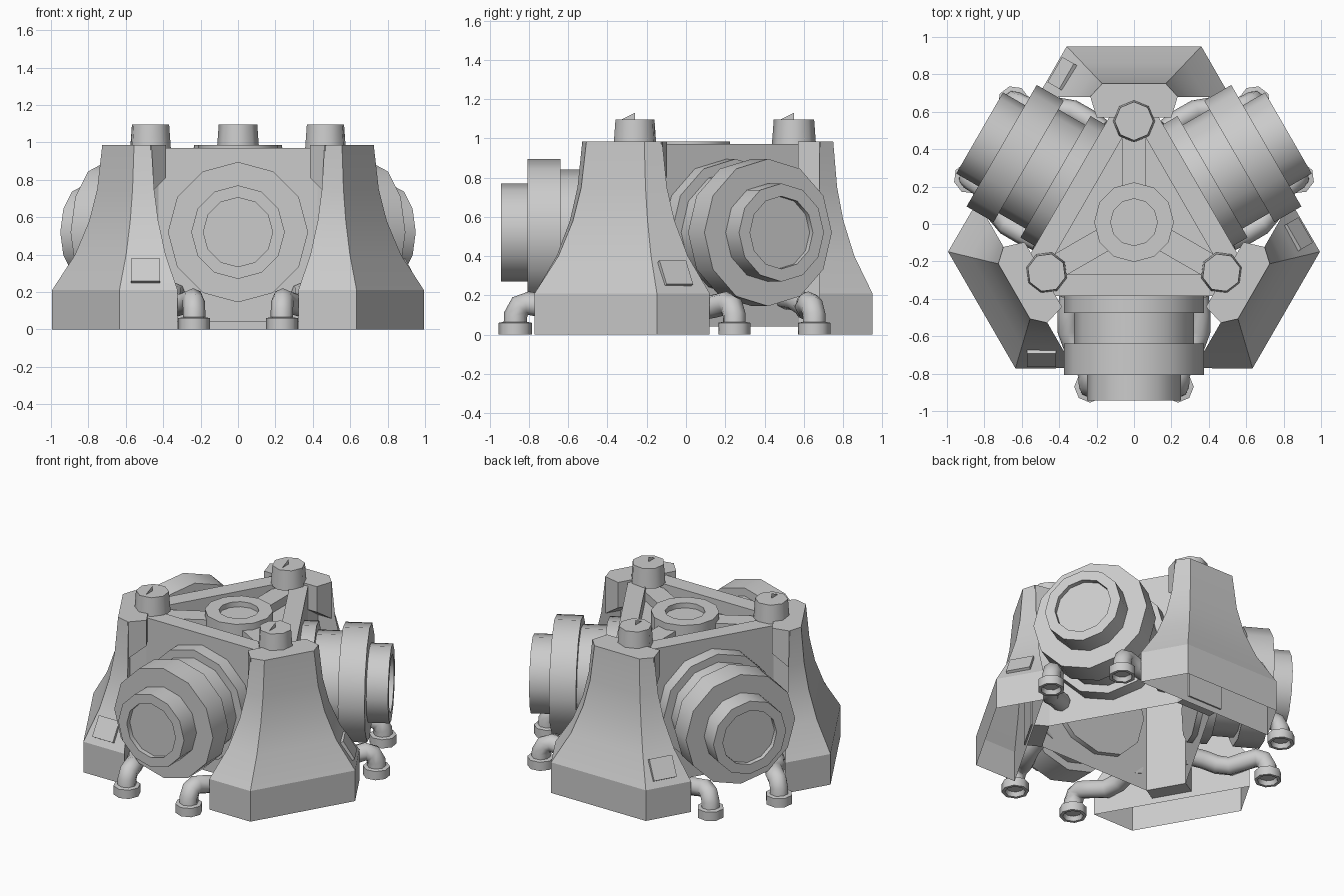
import bpy, bmesh, math
from mathutils import Matrix, Vector

if "Cube" in bpy.data.objects:
    bpy.data.objects.remove(bpy.data.objects["Cube"])

THIRDS = [0, 120, 240]
PIVOT_Y = .01  # axis of the threefold symmetry


def add(name, bm, angles=(0,), smooth=40):
    """Finish a bmesh as a mesh and place a copy at each angle about the axis."""
    bmesh.ops.recalc_face_normals(bm, faces=bm.faces)
    me = bpy.data.meshes.new(name)
    bm.to_mesh(me)
    bm.free()
    if smooth:
        me.polygons.foreach_set("use_smooth", [True] * len(me.polygons))
        me.set_sharp_from_angle(angle=math.radians(smooth))
    for a in angles:
        ob = bpy.data.objects.new(name, me)
        ob.location.y = PIVOT_Y
        ob.rotation_euler.z = math.radians(a)
        bpy.context.collection.objects.link(ob)


def loft(rings, cap_start=True, cap_end=True):
    """Skin a list of closed rings with equal point counts."""
    bm = bmesh.new()
    vs = [[bm.verts.new(p) for p in r] for r in rings]
    n = len(vs[0])
    for a, b in zip(vs, vs[1:]):
        for i in range(n):
            j = (i + 1) % n
            bm.faces.new((a[i], a[j], b[j], b[i]))
    if cap_start:
        bm.faces.new(vs[0][::-1])
    if cap_end:
        bm.faces.new(vs[-1])
    return bm


def lathe(profile, n, mat=Matrix(), caps=(True, True)):
    """Revolve (radius, height) points about local z."""
    def ring(r, h):
        return [mat @ Vector((r * math.cos(math.tau * i / n),
                              r * math.sin(math.tau * i / n), h)) for i in range(n)]
    return loft([ring(r, h) for r, h in profile], *caps)


def box(x, y, z):
    return loft([[(x[0], y[0], h), (x[1], y[0], h), (x[1], y[1], h), (x[0], y[1], h)] for h in z])


def tube(path, r, n=8):
    pts = [Vector(p) for p in path]
    rings = []
    for i, p in enumerate(pts):
        t = (pts[min(i + 1, len(pts) - 1)] - pts[max(i - 1, 0)]).normalized()
        u = t.cross(Vector((1, 0, 0))).normalized()
        w = t.cross(u)
        rings.append([p + r * (u * math.cos(math.tau * k / n) + w * math.sin(math.tau * k / n))
                      for k in range(n)])
    return loft(rings)


def tri_ring(apothem, cut, z):
    """Triangle with walls at the given apothem and its corners cut off."""
    half = (2 * apothem - cut) * math.tan(math.radians(30))
    pts = []
    for a in THIRDS:
        rot = Matrix.Rotation(math.radians(a), 3, 'Z')
        pts += [rot @ Vector((half, cut, z)), rot @ Vector((-half, cut, z))]
    return pts


# Hollow triangular body: open below, rimmed recess on top
add("body", loft([tri_ring(.395, .57, .04), tri_ring(.395, .57, .97),
                  tri_ring(.28, .5, .97), tri_ring(.28, .5, .88)], False, True), smooth=0)

# Central hub and its spokes
add("hub", lathe([(.213, .87), (.213, .985), (.125, .985), (.125, .95)], 12))
add("spoke", box((-.065, .065), (.15, .55), (.87, .94)), THIRDS, 0)

# Flared legs, open below: sections blend from foot to top
foot = [(-.515, .67), (.515, .67), (.36, .94), (-.36, .94)]
top = [(-.235, .67), (.235, .67), (.17, .74), (-.17, .74)]
sections = []
for z, t in [(0, 1), (.21, 1), (.40, .54), (.58, .26), (.75, .1), (.985, 0)]:
    sections.append([(tx + (fx - tx) * t, ty + (fy - ty) * t, z)
                     for (fx, fy), (tx, ty) in zip(foot, top)])
add("leg", loft(sections, False, True), THIRDS, 20)

# Brackets and columns that tie the legs to the body
bracket = [(.235, .675, .985), (.2, .56, .985), (.2, .56, .81), (.235, .675, .73)]
add("leg_bracket", loft([[(s * w, y, z) for w, y, z in bracket] for s in (-1, 1)]), THIRDS, 0)
add("leg_column", box((-.13, .13), (.565, .68), (.04, .95)), THIRDS, 0)

# Eight-sided caps on the legs, each with a thin pointer fin
at_leg = Matrix.Translation((0, .54, 0))
add("leg_cap", lathe([(.113, .96), (.103, 1.095)], 8, at_leg), THIRDS, 50)
for a in THIRDS:
    c = Matrix.Rotation(math.radians(a), 3, 'Z') @ Vector((0, .54, 1.09))
    bm = bmesh.new()
    bm.faces.new([bm.verts.new(c + Vector(p)) for p in [(0, -.08, 0), (0, 0, 0), (0, 0, .04)]])
    add("pointer_fin", bm, smooth=0)

# Small plates on one sloping side of each leg
tilt = Matrix.Translation((-.495, -.721, .308)) @ Matrix.Rotation(math.radians(-31), 4, 'X')
bm = box((-.078, .078), (-.02, .02), (-.07, .07))
bm.transform(tilt)
add("leg_plate", bm, THIRDS, 0)

# Stepped drums on the three walls
drum_axis = Matrix.Translation((0, 0, .52)) @ Matrix.Rotation(math.pi / 2, 4, 'X')
drum = [(.375, .36), (.375, .485), (.32, .485), (.32, .65), (.375, .65), (.375, .817),
        (.25, .817), (.25, .953), (.185, .953), (.185, .92)]
add("drum", lathe(drum, 12, drum_axis), THIRDS)

# Mirrored hoses with hollow round feet below each drum
hose = [(.235, -.88, .04), (.235, -.878, .1), (.236, -.855, .145), (.24, -.81, .16),
        (.27, -.74, .145), (.32, -.66, .13), (.35, -.58, .15), (.35, -.49, .18),
        (.34, -.40, .19)]
for s in (-1, 1):
    add("hose", tube([(s * x, y, z) for x, y, z in hose], .06), THIRDS, 60)
    add("hose_foot", lathe([(.055, .03), (.065, 0), (.085, 0), (.085, .06), (.06, .065)], 8,
                           Matrix.Translation((s * .235, -.88, 0))), THIRDS, 50)
